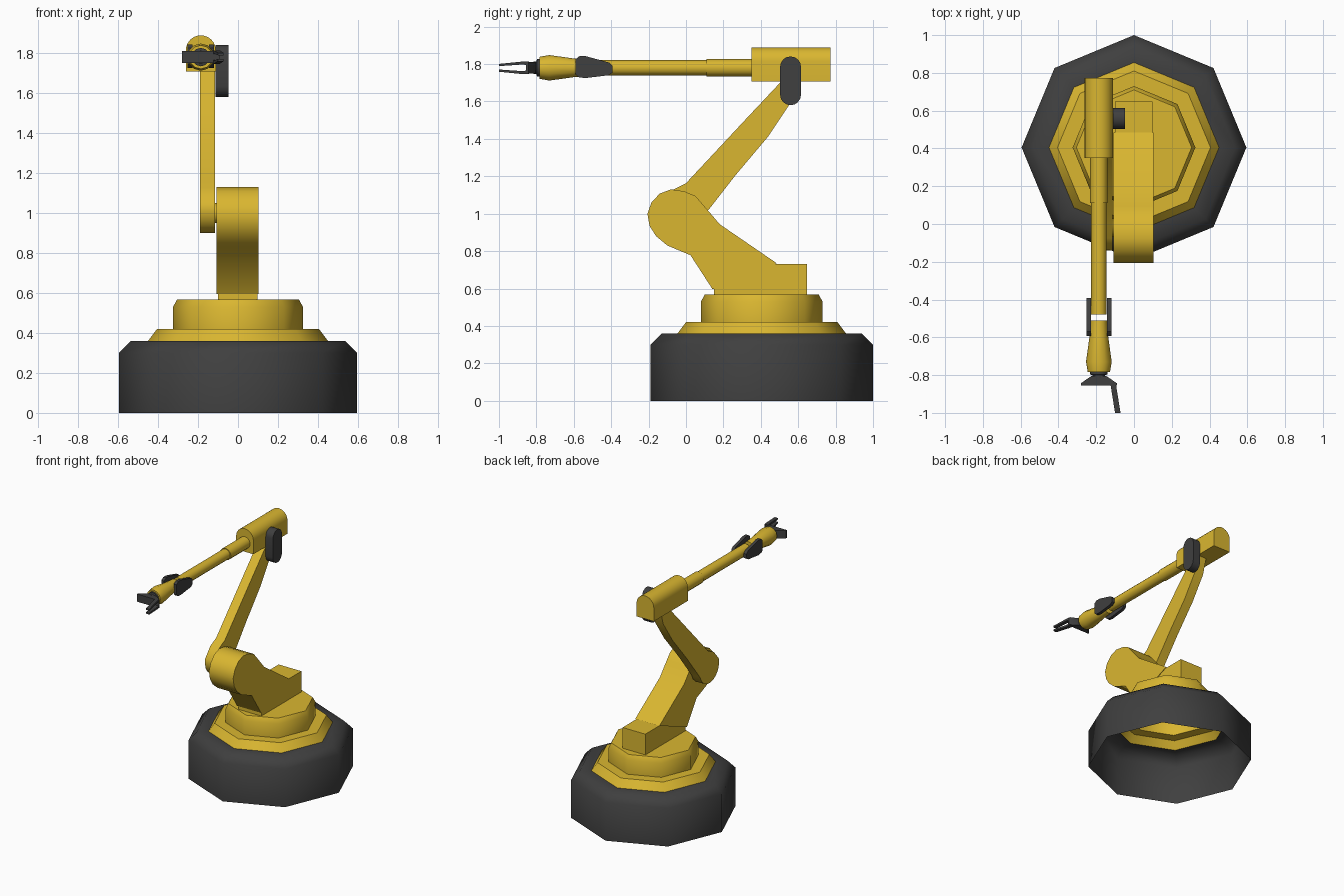
import bpy, bmesh, math

if "Cube" in bpy.data.objects:
    bpy.data.objects.remove(bpy.data.objects["Cube"])


def material(name, rgb):
    m = bpy.data.materials.new(name)
    m.diffuse_color = (*rgb, 1)
    m.use_nodes = True
    m.node_tree.nodes["Principled BSDF"].inputs["Base Color"].default_value = m.diffuse_color
    return m


YELLOW = material("machine yellow", (0.70, 0.47, 0.03))
DARK = material("dark grey", (0.05, 0.05, 0.05))


def finish(name, bm, mat, angle=35):
    bmesh.ops.recalc_face_normals(bm, faces=bm.faces)
    me = bpy.data.meshes.new(name)
    bm.to_mesh(me)
    bm.free()
    ob = bpy.data.objects.new(name, me)
    bpy.context.collection.objects.link(ob)
    me.materials.append(mat)
    bpy.ops.object.select_all(action='DESELECT')
    ob.select_set(True)
    bpy.context.view_layer.objects.active = ob
    bpy.ops.object.shade_smooth_by_angle(angle=math.radians(angle))
    return ob


def prism(name, profile, lo, hi, mat, axis='X', angle=35):
    """Extrude a closed profile: (y, z) along X, (x, z) along Y or (x, y) along Z."""
    place = {'X': lambda a, b, c: (c, a, b),
             'Y': lambda a, b, c: (a, c, b),
             'Z': lambda a, b, c: (a, b, c)}[axis]
    bm = bmesh.new()
    ends = [[bm.verts.new(place(a, b, c)) for a, b in profile] for c in (lo, hi)]
    n = len(profile)
    for i in range(n):
        j = (i + 1) % n
        bm.faces.new((ends[0][i], ends[0][j], ends[1][j], ends[1][i]))
    for e in ends:
        bm.faces.new(e)
    return finish(name, bm, mat, angle)


def lathe(name, rings, center, mat, sides, axis, caps=(True, True), angle=35):
    """Rings of (radius, position) about an upright (Z) or lengthwise (Y) axis."""
    bm = bmesh.new()
    loops = []
    for r, t in rings:
        loop = []
        for i in range(sides):
            a = 2 * math.pi * i / sides
            u, v = center[0] + r * math.cos(a), center[1] + r * math.sin(a)
            loop.append(bm.verts.new((u, v, t) if axis == 'Z' else (u, t, v)))
        loops.append(loop)
    for p, q in zip(loops, loops[1:]):
        for i in range(sides):
            j = (i + 1) % sides
            bm.faces.new((p[i], p[j], q[j], q[i]))
    for cap, loop in zip(caps, (loops[0], loops[-1])):
        if cap:
            bm.faces.new(loop)
    return finish(name, bm, mat, angle)


def arc(cx, cy, r, start, end, n):
    return [(cx + r * math.cos(math.radians(start + (end - start) * i / n)),
             cy + r * math.sin(math.radians(start + (end - start) * i / n)))
            for i in range(n + 1)]


# Octagonal pedestal, hollow and open underneath
AXIS = (0, 0.405)
lathe("pedestal", [(0.595, 0), (0.595, 0.30), (0.535, 0.36), (0.44, 0.36)],
      AXIS, DARK, 8, 'Z', caps=(False, False), angle=50)

# Turntable with flared skirt
lathe("turntable", [(0.45, 0.36), (0.405, 0.42), (0.325, 0.42), (0.325, 0.53), (0.305, 0.567)],
      AXIS, YELLOW, 8, 'Z', caps=(False, True), angle=50)

# Mounting block behind the lower arm
prism("mount_block", [(0.15, 0.56), (0.648, 0.56), (0.648, 0.73), (0.15, 0.73)],
      -0.10, 0.098, YELLOW)

# Lower arm with rounded elbow
prism("lower_arm", [(0.142, 0.596), (0.485, 0.735), (0.18, 0.944), (0.094, 1.045),
                    (0.05, 1.095), (-0.01, 1.12), (-0.08, 1.13), (-0.14, 1.108),
                    (-0.185, 1.06), (-0.206, 1.0), (-0.195, 0.935), (-0.16, 0.88),
                    (-0.10, 0.83), (0.024, 0.778)], -0.108, 0.102, YELLOW)

# Elbow pin and upper arm
prism("elbow_pin", arc(-0.02, 1.0, 0.05, 0, 330, 11), -0.12, -0.10, YELLOW)
prism("upper_arm", arc(-0.02, 1.02, 0.12, 165, 345, 9)
      + [(0.265, 1.206), (0.437, 1.41), (0.555, 1.586), (0.60, 1.74), (0.54, 1.74),
         (0.324, 1.51), (0.0, 1.163), (-0.075, 1.125)], -0.19, -0.115, YELLOW)

# Shoulder housing with arched top
AX, AZ = -0.186, 1.78
prism("arm_housing", [(AX - 0.075, 1.708), (AX + 0.075, 1.708)]
      + arc(AX, 1.814, 0.075, 0, 180, 12), 0.35, 0.773, YELLOW, 'Y')

# Rounded side cover over the upper joint
prism("joint_cover", arc(0.559, 1.785, 0.056, 0, 180, 8) + arc(0.559, 1.636, 0.056, 180, 360, 8),
      -0.112, -0.048, DARK)

# Stepped forearm tube
lathe("forearm", [(0.047, 0.36), (0.047, 0.11), (0.041, 0.11), (0.041, -0.48)],
      (AX, AZ), YELLOW, 12, 'Y')

# Wrist side brackets
for side in (-1, 1):
    x = AX + side * 0.054
    prism("wrist_bracket", [(-0.592, 1.825), (-0.57, 1.842), (-0.535, 1.842), (-0.41, 1.808),
                            (-0.392, 1.79), (-0.392, 1.755), (-0.415, 1.74), (-0.54, 1.725),
                            (-0.575, 1.73), (-0.592, 1.745)],
          x - 0.012, x + 0.012, DARK)

# Wrist barrel
lathe("wrist", [(0.044, -0.512), (0.05, -0.60), (0.068, -0.73), (0.059, -0.783)],
      (AX, AZ), YELLOW, 12, 'Y')

# Tool flange and flared palm
lathe("tool_flange", [(0.046, -0.775), (0.046, -0.797), (0.033, -0.80), (0.033, -0.815)],
      (AX, AZ), DARK, 12, 'Y')
prism("gripper_palm", [(AX - 0.04, -0.805), (AX + 0.04, -0.805), (AX + 0.095, -0.843),
                       (AX + 0.095, -0.855), (AX - 0.095, -0.855), (AX - 0.095, -0.843)],
      AZ - 0.03, AZ + 0.03, DARK, 'Z')

# Pair of stacked gripper fingers, angled outward
for side in (-1, 1):
    finger = prism("gripper_finger", [(-0.84, AZ + side * 0.011), (-0.84, AZ + side * 0.034),
                                      (-0.87, AZ + side * 0.034), (-1.0, AZ + side * 0.021),
                                      (-1.0, AZ + side * 0.009), (-0.87, AZ + side * 0.018)],
                   -0.126, -0.097, DARK)
    for v in finger.data.vertices:
        v.co.x += (-0.84 - v.co.y) * 0.16
